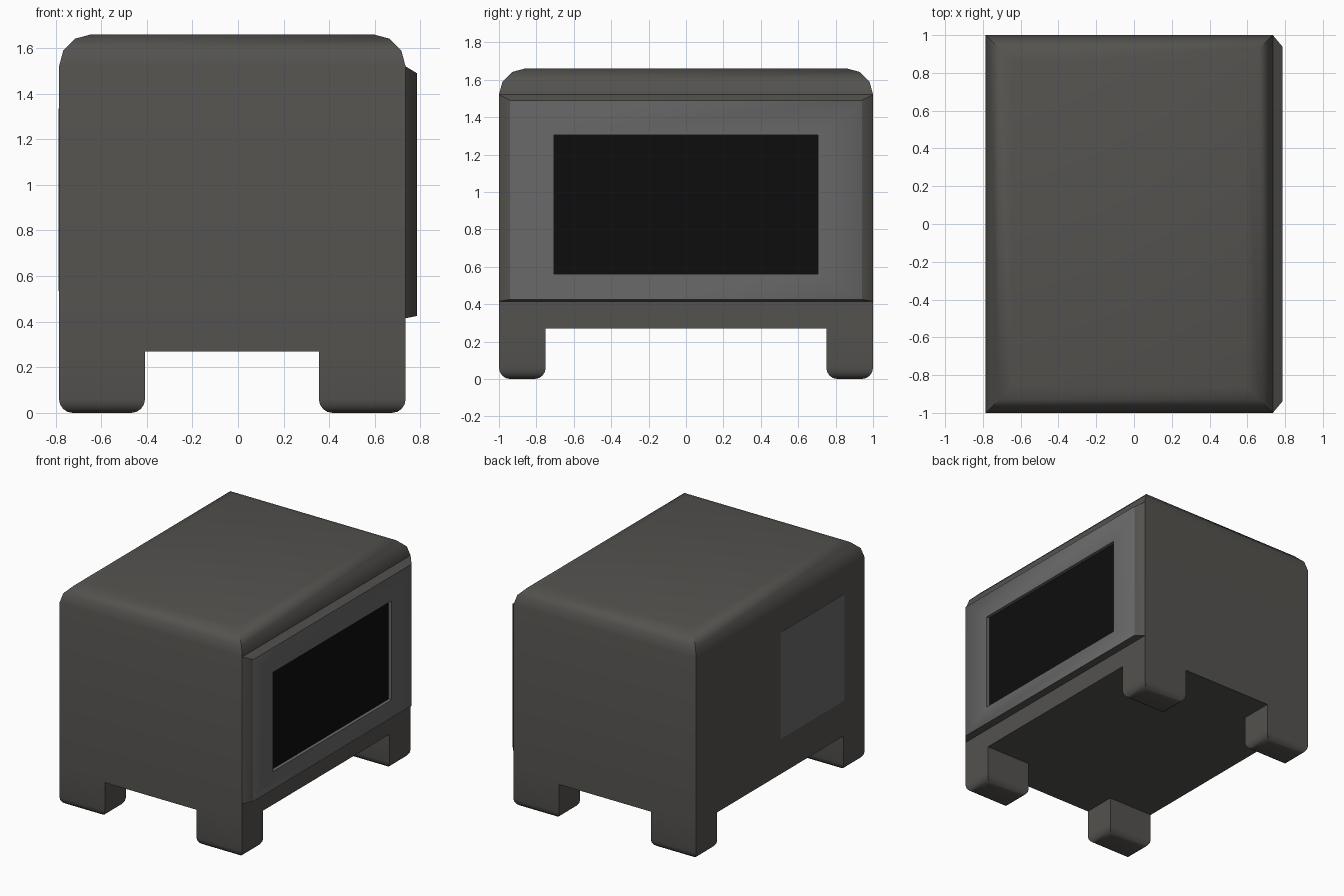
import bpy, bmesh
from math import radians

if "Cube" in bpy.data.objects:
    bpy.data.objects.remove(bpy.data.objects["Cube"])


def material(name, r, g, b):
    m = bpy.data.materials.new(name)
    m.diffuse_color = (r, g, b, 1)
    m.use_nodes = True
    m.node_tree.nodes["Principled BSDF"].inputs["Base Color"].default_value = m.diffuse_color
    return m


SHELL = material("shell_grey", 0.088, 0.085, 0.078)
PANEL = material("panel_grey", 0.14, 0.14, 0.14)
BLACK = material("screen_black", 0.004, 0.004, 0.004)


def finish(bm, name, *mats):
    bmesh.ops.recalc_face_normals(bm, faces=bm.faces)
    me = bpy.data.meshes.new(name)
    bm.to_mesh(me)
    bm.free()
    ob = bpy.data.objects.new(name, me)
    bpy.context.collection.objects.link(ob)
    for m in mats:
        me.materials.append(m)
    bpy.ops.object.select_all(action='DESELECT')
    ob.select_set(True)
    bpy.context.view_layer.objects.active = ob
    bpy.ops.object.shade_smooth_by_angle(angle=radians(40))
    return ob


def box(x0, x1, y0, y1, z0, z1):
    bm = bmesh.new()
    bmesh.ops.create_cube(bm, size=1)
    for v in bm.verts:
        v.co = (x1 if v.co.x > 0 else x0,
                y1 if v.co.y > 0 else y0,
                z1 if v.co.z > 0 else z0)
    return bm


def round_rim(bm, z, radius, segments):
    rim = [e for e in bm.edges if all(abs(v.co.z - z) < 1e-5 for v in e.verts)]
    bmesh.ops.bevel(bm, geom=rim, offset=radius, segments=segments,
                    profile=0.5, affect='EDGES')


# Main shell with rounded top rim
X0, X1, FLOOR = -0.785, 0.735, 0.27
bm = box(X0, X1, -1, 1, FLOOR, 1.66)
round_rim(bm, 1.66, 0.14, 3)
finish(bm, "body", SHELL)

# Four corner legs with rounded feet, open where they join the body
for side, (xa, xb) in {"left": (X0, -0.408), "right": (0.355, X1)}.items():
    for end, (ya, yb) in {"front": (-1, -0.75), "back": (0.75, 1)}.items():
        bm = box(xa, xb, ya, yb, 0, FLOOR)
        top = [f for f in bm.faces if f.calc_center_median().z > FLOOR - 0.01]
        bmesh.ops.delete(bm, geom=top, context='FACES_ONLY')
        round_rim(bm, 0, 0.06, 4)
        finish(bm, f"{end}_{side}_leg", SHELL)


def rect_ring(bm, x, half, z0, z1):
    return [bm.verts.new((x, y, z)) for y, z in
            ((-half, z0), (half, z0), (half, z1), (-half, z1))]


# Tapered screen bezel with recessed opening
GLASS_X = 0.76
bm = bmesh.new()
rings = [rect_ring(bm, *r) for r in ((X1, 1.0, 0.415, 1.52),
                                     (0.785, 0.94, 0.425, 1.49),
                                     (0.785, 0.705, 0.56, 1.305),
                                     (GLASS_X, 0.705, 0.56, 1.305))]
for k, (a, b) in enumerate(zip(rings, rings[1:])):
    for i in range(4):
        j = (i + 1) % 4
        f = bm.faces.new((a[i], a[j], b[j], b[i]))
        f.material_index = 0 if k == 0 else 1
finish(bm, "screen_bezel", SHELL, PANEL)

# Black screen
finish(box(X1 + 0.005, GLASS_X, -0.705, 0.705, 0.56, 1.305), "screen", BLACK)

# Thin flush panel on the opposite side
finish(box(X0 - 0.002, X0 + 0.01, -0.76, 0.0, 0.535, 1.335), "side_panel", PANEL)
